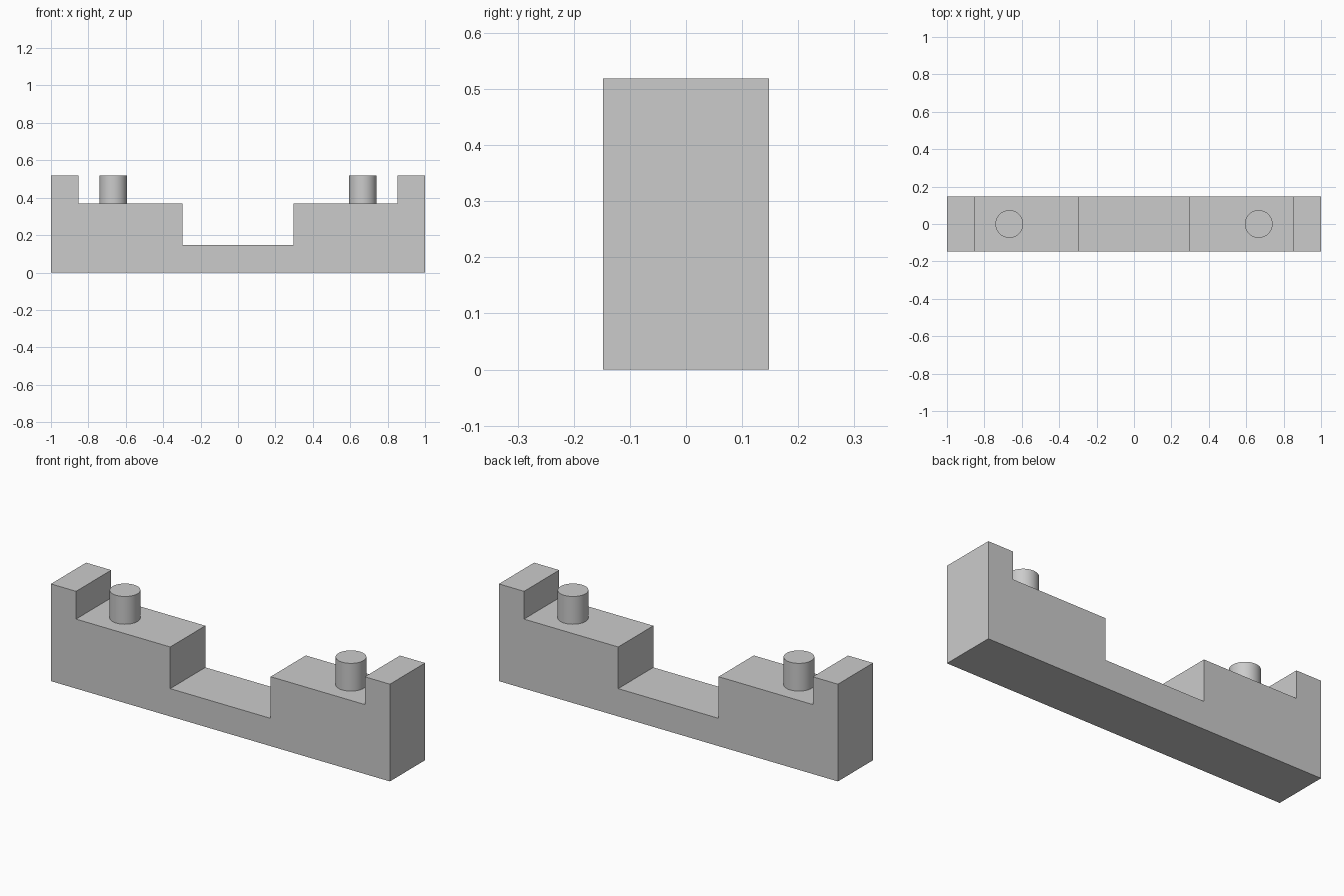
import bpy
import bmesh

default = bpy.data.objects.get("Cube")
if default:
    bpy.data.objects.remove(default, do_unlink=True)

U = 2 / 13.5          # module: the whole block is 13.5 modules long
SHELF = 2.5 * U
TOP = 3.5 * U

grey = bpy.data.materials.new("light grey")
grey.use_nodes = True
colour = (0.6, 0.6, 0.6, 1)
grey.diffuse_color = colour
grey.node_tree.nodes["Principled BSDF"].inputs["Base Color"].default_value = colour


def add_object(name, bm):
    bmesh.ops.recalc_face_normals(bm, faces=bm.faces)
    mesh = bpy.data.meshes.new(name)
    bm.to_mesh(mesh)
    bm.free()
    mesh.materials.append(grey)
    obj = bpy.data.objects.new(name, mesh)
    bpy.context.collection.objects.link(obj)
    return obj


# Stepped block: mirrored half profile, extruded through the depth
half = [(6.75, 0), (6.75, 3.5), (5.75, 3.5), (5.75, 2.5), (2, 2.5), (2, 1)]
profile = half + [(-x, z) for x, z in reversed(half)]
bm = bmesh.new()
face = bm.faces.new([bm.verts.new((x * U, -U, z * U)) for x, z in profile])
extruded = bmesh.ops.extrude_face_region(bm, geom=[face])["geom"]
bmesh.ops.translate(bm, vec=(0, 2 * U, 0),
                    verts=[v for v in extruded if isinstance(v, bmesh.types.BMVert)])
add_object("stepped_block", bm)

# Round pegs, seated slightly into the shelves
SEAT = 0.01
for side, sign in (("left", 1), ("right", -1)):
    bm = bmesh.new()
    bmesh.ops.create_cone(bm, cap_ends=True, segments=64, radius1=U / 2,
                          radius2=U / 2, depth=TOP - SHELF + SEAT)
    for f in bm.faces:
        f.smooth = len(f.verts) == 4
    for e in bm.edges:
        e.smooth = all(f.smooth for f in e.link_faces)
    peg = add_object(side + "_peg", bm)
    peg.location = (sign * 4.5 * U, 0, (TOP + SHELF - SEAT) / 2)
